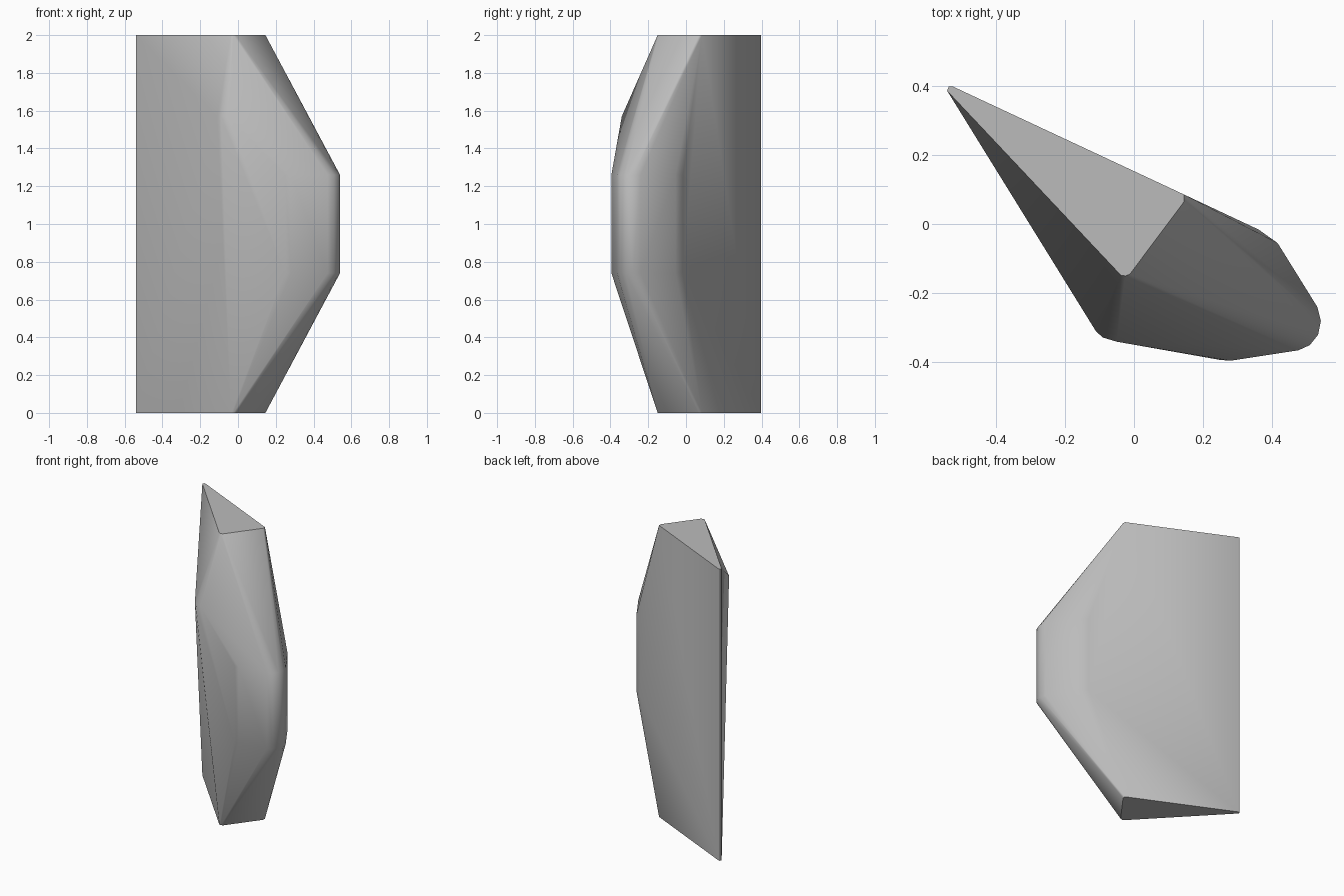
import bpy
import bmesh
import math

cube = bpy.data.objects.get("Cube")
if cube:
    bpy.data.objects.remove(cube)

# Plain grey stone
stone = bpy.data.materials.new("stone_grey")
stone.use_nodes = True
grey = (0.5, 0.5, 0.5, 1)
stone.diffuse_color = grey
bsdf = stone.node_tree.nodes["Principled BSDF"]
bsdf.inputs["Base Color"].default_value = grey
bsdf.inputs["Roughness"].default_value = 0.8

# Outlines of the cut ends and of the wide belt around the middle
end_outline = [(-0.54, 0.385), (-0.535, 0.398), (-0.525, 0.398),
               (0.145, 0.085), (0.145, 0.065),
               (-0.012, -0.145), (-0.025, -0.15), (-0.038, -0.148)]
belt_outline = [(0.36, -0.016), (0.415, -0.055), (0.53, -0.24), (0.54, -0.28),
                (0.532, -0.32), (0.508, -0.35), (0.475, -0.365),
                (0.28, -0.395), (0.25, -0.393)]
# Rounded tip of the front shoulder
shoulder = [(-0.11, -0.31), (-0.09, -0.328), (-0.05, -0.34)]


def add_ring(bm, outline, z):
    for x, y in outline:
        bm.verts.new((x, y, z))


# The stone is the convex shell around its outlines
bm = bmesh.new()
for z in (0, 2):
    add_ring(bm, end_outline, z)
for z in (0.74, 1.26):
    add_ring(bm, belt_outline, z)
add_ring(bm, shoulder, 1.57)

hull = bmesh.ops.convex_hull(bm, input=bm.verts)
unused = {g for g in hull["geom_interior"] + hull["geom_unused"]
          if isinstance(g, bmesh.types.BMVert)}
bmesh.ops.delete(bm, geom=list(unused), context="VERTS")
bmesh.ops.dissolve_limit(bm, angle_limit=math.radians(0.5),
                         verts=bm.verts, edges=bm.edges)
bmesh.ops.recalc_face_normals(bm, faces=bm.faces)

mesh = bpy.data.meshes.new("rock")
bm.to_mesh(mesh)
bm.free()
mesh.materials.append(stone)
rock = bpy.data.objects.new("rock", mesh)
bpy.context.collection.objects.link(rock)

# Smooth shading with crisp cut edges
bpy.ops.object.select_all(action="DESELECT")
rock.select_set(True)
bpy.context.view_layer.objects.active = rock
bpy.ops.object.shade_smooth_by_angle(angle=math.radians(35))
